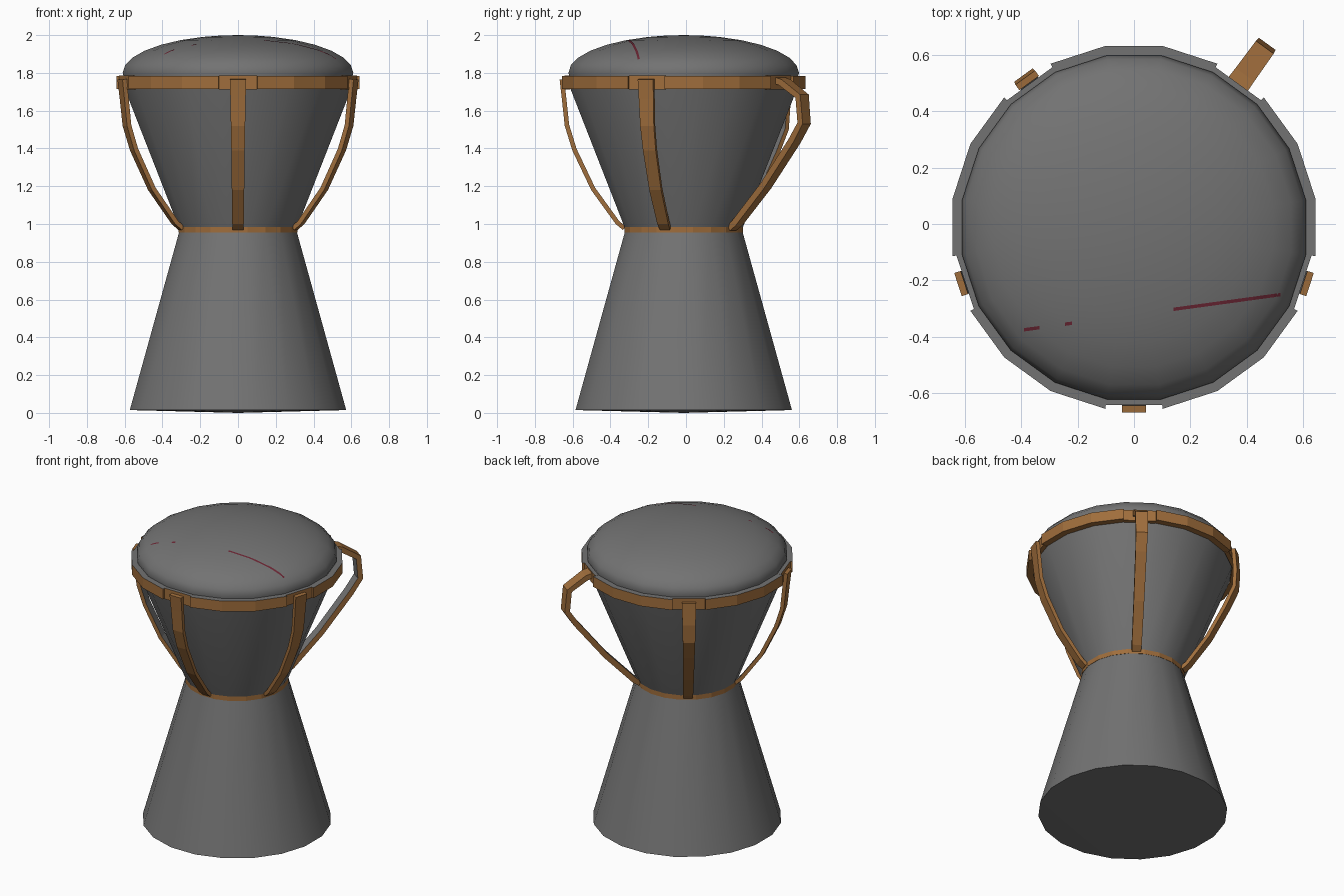
import bpy, math
from mathutils import Vector
from mathutils.bvhtree import BVHTree

if "Cube" in bpy.data.objects:
    bpy.data.objects.remove(bpy.data.objects["Cube"])

CY = -0.012          # drum axis position in y
SIDES = 20
STEP = 2 * math.pi / SIDES


def material(name, rgb):
    m = bpy.data.materials.new(name)
    m.diffuse_color = (*rgb, 1)
    m.use_nodes = True
    m.node_tree.nodes["Principled BSDF"].inputs["Base Color"].default_value = m.diffuse_color
    return m


GREY = material("drum grey", (0.17, 0.17, 0.17))
BROWN = material("strap brown", (0.35, 0.155, 0.045))
RED = material("dark red", (0.15, 0.02, 0.035))


def build(name, verts, faces, mats, smooth=None):
    me = bpy.data.meshes.new(name)
    me.from_pydata(verts, [], faces)
    for m in mats:
        me.materials.append(m)
    if smooth:
        me.polygons.foreach_set("use_smooth", [True] * len(me.polygons))
        me.set_sharp_from_angle(angle=math.radians(smooth))
    ob = bpy.data.objects.new(name, me)
    bpy.context.collection.objects.link(ob)
    return ob


def polar(r, a, z, side=0.0):
    return (r * math.cos(a) - side * math.sin(a),
            CY + r * math.sin(a) + side * math.cos(a), z)


def lathe(name, profile, mat, smooth=35):
    """Revolve (radius, z) points, given bottom to top; radius 0 becomes a pole."""
    verts, rings = [], []
    for r, z in profile:
        n = 1 if r == 0 else SIDES
        rings.append(range(len(verts), len(verts) + n))
        verts += [polar(r, (i + 0.5) * STEP, z) for i in range(n)]
    faces = []
    for a, b in zip(rings, rings[1:]):
        for i in range(SIDES):
            j = (i + 1) % SIDES
            f = [a[i % len(a)], a[j % len(a)], b[j % len(b)], b[i % len(b)]]
            faces.append(list(dict.fromkeys(f)))
    return build(name, verts, faces, [mat], smooth)


def arc(name, first, count, r_in, r_out, z0, z1):
    """Flat-faced band section with a grey top and brown sides."""
    verts = []
    for k in range(count + 1):
        a = first + k * STEP
        verts += [polar(r_in, a, z0), polar(r_out, a, z0),
                  polar(r_out, a, z1), polar(r_in, a, z1)]
    faces = [(0, 1, 2, 3)]
    for k in range(count):
        o = 4 * k
        for i in range(4):
            j = (i + 1) % 4
            faces.append((o + i, o + 4 + i, o + 4 + j, o + j))
    o = 4 * count
    faces.append((o + 3, o + 2, o + 1, o))
    ob = build(name, verts, faces, [BROWN, GREY])
    for p in ob.data.polygons:
        if p.normal.z > 0.9:
            p.material_index = 1


def strap(name, angle, path, w_top=0.043, w_low=0.028, thick=0.024):
    """Tapered ribbon along (radius, z) outer points; inner side is grey."""
    pts = [Vector(p) for p in path]
    verts = []
    for i, p in enumerate(pts):
        d = (pts[min(i + 1, len(pts) - 1)] - pts[max(i - 1, 0)]).normalized()
        q = p + Vector((d.y, -d.x)) * thick      # towards the drum
        t = i / (len(pts) - 1)
        w = w_top + (w_low - w_top) * t
        verts += [polar(p.x, angle, p.y, -w), polar(p.x, angle, p.y, w),
                  polar(q.x, angle, q.y, w), polar(q.x, angle, q.y, -w)]
    faces = [(0, 1, 2, 3)]
    for k in range(len(pts) - 1):
        o = 4 * k
        for i in range(4):
            j = (i + 1) % 4
            faces.append((o + i, o + 4 + i, o + 4 + j, o + j))
    o = 4 * (len(pts) - 1)
    faces.append((o + 3, o + 2, o + 1, o))
    ob = build(name, verts, faces, [BROWN, GREY])
    for k in range(len(pts) - 1):
        ob.data.polygons[1 + 4 * k + 2].material_index = 1


# goblet body
lathe("drum_body", [(0, 0), (0.58, 0.015), (0.312, 0.97), (0.607, 1.715), (0.617, 1.76)], GREY)

# domed head
dome = [(0.605, 1.755), (0.618, 1.80)]
dome += [(0.618 * math.cos(math.radians(t)), 1.80 + 0.2 * math.sin(math.radians(t)))
         for t in (12, 24, 36, 48, 60, 72, 81)] + [(0, 2.0)]
head = lathe("drum_head", dome, GREY, 60)

# waist ring
arc("waist_ring", STEP / 2, SIDES, 0.295, 0.318, 0.955, 0.988)

# five straps, each crossing a recessed part of the rim band
BOWED = [(0.657, 1.765), (0.645, 1.66), (0.63, 1.52), (0.59, 1.39),
         (0.49, 1.18), (0.36, 1.0), (0.322, 0.968)]
LOOSE = [(0.657, 1.765), (0.668, 1.62), (0.66, 1.50), (0.60, 1.37),
         (0.49, 1.17), (0.36, 1.0), (0.322, 0.968)]
HANDLE = [(0.60, 1.785), (0.67, 1.765), (0.79, 1.685), (0.805, 1.53),
          (0.74, 1.43), (0.55, 1.19), (0.36, 0.99), (0.322, 0.965)]
for k, path in enumerate([HANDLE, LOOSE, BOWED, BOWED, BOWED]):
    a = math.radians(54 + 72 * k)
    strap(f"strap_{k + 1}", a, path, thick=0.035 if k == 0 else 0.024)
    arc(f"rim_clip_{k + 1}", a - STEP / 2, 1, 0.61, 0.638, 1.712, 1.785)
    arc(f"rim_band_{k + 1}", a + STEP / 2, 3, 0.61, 0.652, 1.714, 1.784)

# thin red marks lying on the head
tree = BVHTree.FromPolygons([v.co for v in head.data.vertices],
                            [p.vertices[:] for p in head.data.polygons])


def mark(name, x0, x1, half, n):
    verts = []
    for i in range(n + 1):
        x = x0 + (x1 - x0) * i / n
        y = -0.322 + 0.137 * x
        for s in (-half, half):
            hit = tree.ray_cast(Vector((x, y + s, 3)), Vector((0, 0, -1)))[0]
            verts.append((x, y + s, hit.z + 0.002))
    build(name, verts, [(2 * i, 2 * i + 2, 2 * i + 3, 2 * i + 1) for i in range(n)], [RED])


mark("head_mark_long", 0.14, 0.52, 0.006, 16)
mark("head_mark_left", -0.39, -0.335, 0.006, 4)
mark("head_mark_small", -0.245, -0.22, 0.006, 2)
